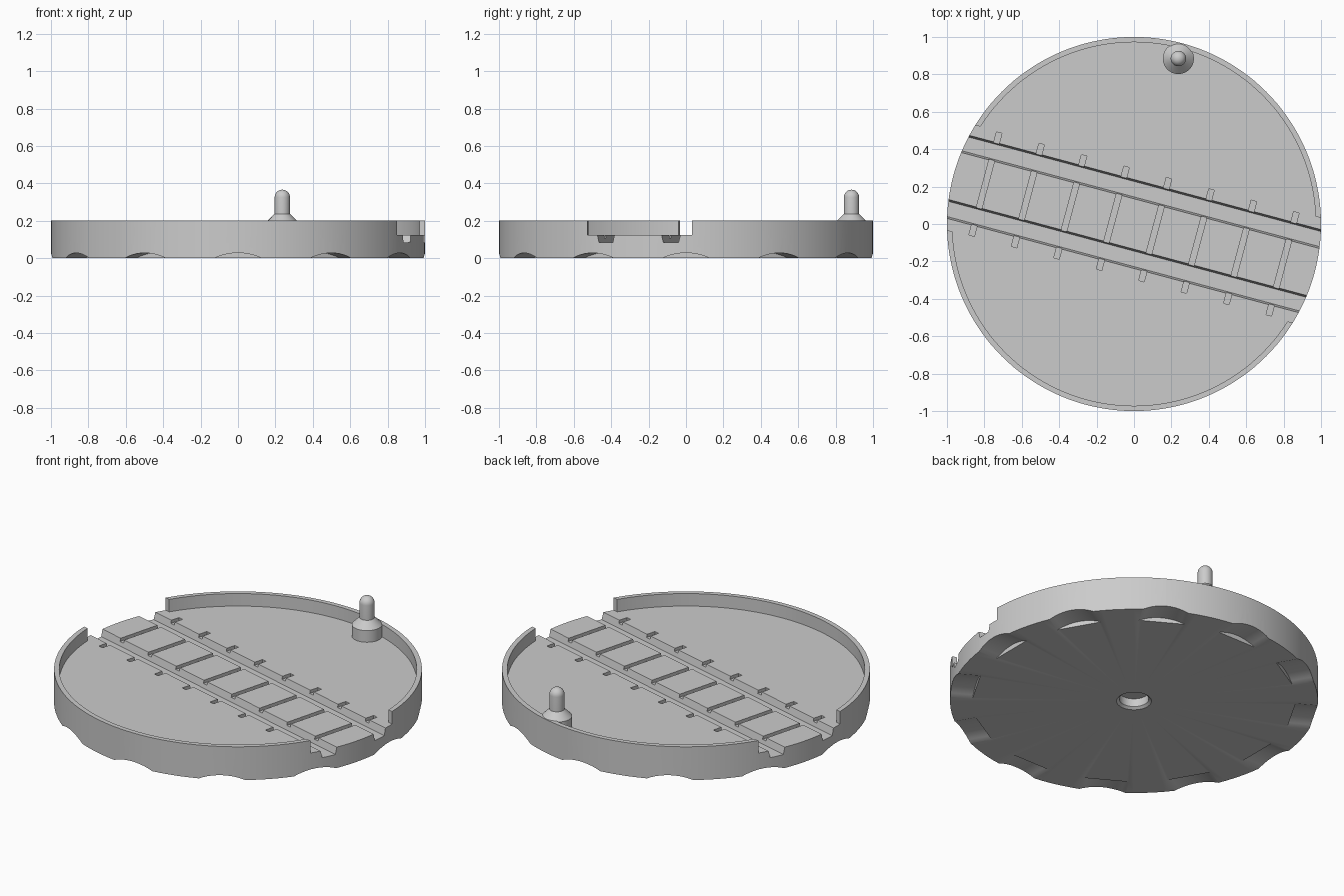
import bpy
import bmesh
from math import radians, sin, cos, pi
from mathutils import Matrix

cube = bpy.data.objects.get("Cube")
if cube:
    bpy.data.objects.remove(cube, do_unlink=True)

TRACK = Matrix.Rotation(radians(-15), 4, 'Z')
FLOOR = 0.125
RIM = 0.2

grey = bpy.data.materials.new("plain_grey")
grey.use_nodes = True
grey.diffuse_color = (0.6, 0.6, 0.6, 1)
grey.node_tree.nodes["Principled BSDF"].inputs["Base Color"].default_value = (0.6, 0.6, 0.6, 1)


def make(name, bm, matrix=Matrix()):
    """Turn a bmesh into a placed object."""
    bmesh.ops.recalc_face_normals(bm, faces=bm.faces)
    bm.transform(matrix)
    mesh = bpy.data.meshes.new(name)
    bm.to_mesh(mesh)
    bm.free()
    mesh.materials.append(grey)
    obj = bpy.data.objects.new(name, mesh)
    bpy.context.collection.objects.link(obj)
    return obj


def lathe(name, profile, steps, matrix=Matrix()):
    """Spin an (r, z) profile around the z axis."""
    bm = bmesh.new()
    verts = [bm.verts.new((r, 0, z)) for r, z in profile]
    edges = [bm.edges.new(pair) for pair in zip(verts, verts[1:])]
    bmesh.ops.spin(bm, geom=verts + edges, axis=(0, 0, 1), cent=(0, 0, 0),
                   angle=2 * pi, steps=steps, use_merge=True)
    bmesh.ops.remove_doubles(bm, verts=bm.verts, dist=0.0001)
    return make(name, bm, matrix)


def prism(name, section, start, end, matrix):
    """Extrude a (y, z) section along x."""
    bm = bmesh.new()
    face = bm.faces.new([bm.verts.new((start, y, z)) for y, z in section])
    new = bmesh.ops.extrude_face_region(bm, geom=[face])["geom"]
    bmesh.ops.translate(bm, vec=(end - start, 0, 0),
                        verts=[v for v in new if isinstance(v, bmesh.types.BMVert)])
    return make(name, bm, matrix)


def rect(half, low, high):
    return [(-half, low), (half, low), (half, high), (-half, high)]


# Dish with raised rim and a chamfered pivot socket underneath
dish = lathe("turntable_dish", [
    (0, 0.06), (0.08, 0.06), (0.08, 0.012), (0.095, 0), (1, 0),
    (1, RIM), (0.972, RIM), (0.972, FLOOR), (0, FLOOR)], 144)

# Gaps in the rim at both track ends
cutters = [prism("rim_gap", rect(0.29, FLOOR, 0.3), -1.1, 1.1, TRACK)]

# Two wheel grooves with slightly sloped walls
for side in (-1, 1):
    groove = [(side * d, z) for d, z in
              [(0.14, 0.083), (0.22, 0.083), (0.231, 0.13), (0.129, 0.13)]]
    cutters.append(prism("wheel_groove", groove, -1.1, 1.1, TRACK))

# Shallow sleeper recesses across the track
for i in range(8):
    u = (i - 3.5) * 0.235
    cutters.append(prism("sleeper_recess", rect(0.285, FLOOR - 0.018, 0.15),
                         u - 0.015, u + 0.015, TRACK))

# Finger scoops around the lower edge
arc = [(0.3 * sin(a), -0.272 + 0.3 * cos(a))
       for a in (radians(-40 + 5 * k) for k in range(17))]
for i in range(12):
    cutters.append(prism("finger_scoop", arc, 0.87, 1.1,
                         Matrix.Rotation(i * pi / 6, 4, 'Z')))

# Carve the dish, then drop the cutters
for cutter in cutters:
    mod = dish.modifiers.new(cutter.name, 'BOOLEAN')
    mod.operation = 'DIFFERENCE'
    mod.solver = 'EXACT'
    mod.object = cutter
bpy.context.view_layer.update()
carved = bpy.data.meshes.new_from_object(
    dish.evaluated_get(bpy.context.evaluated_depsgraph_get()))
dish.modifiers.clear()
dish.data = carved
for cutter in cutters:
    bpy.data.objects.remove(cutter, do_unlink=True)

# Round-topped handle peg beside the rim
dome = [(0.041 * cos(a), 0.325 + 0.041 * sin(a))
        for a in (k * pi / 16 for k in range(8))]
peg = lathe("handle_peg",
            [(0, 0.11), (0.083, 0.11), (0.083, 0.195), (0.041, 0.237)]
            + dome + [(0, 0.366)], 48,
            TRACK @ Matrix.Translation((0, 0.916, 0)))

# Smooth the round walls, keep the edges sharp
for obj in (dish, peg):
    bpy.ops.object.select_all(action='DESELECT')
    obj.select_set(True)
    bpy.context.view_layer.objects.active = obj
    bpy.ops.object.shade_smooth_by_angle(angle=radians(25))
